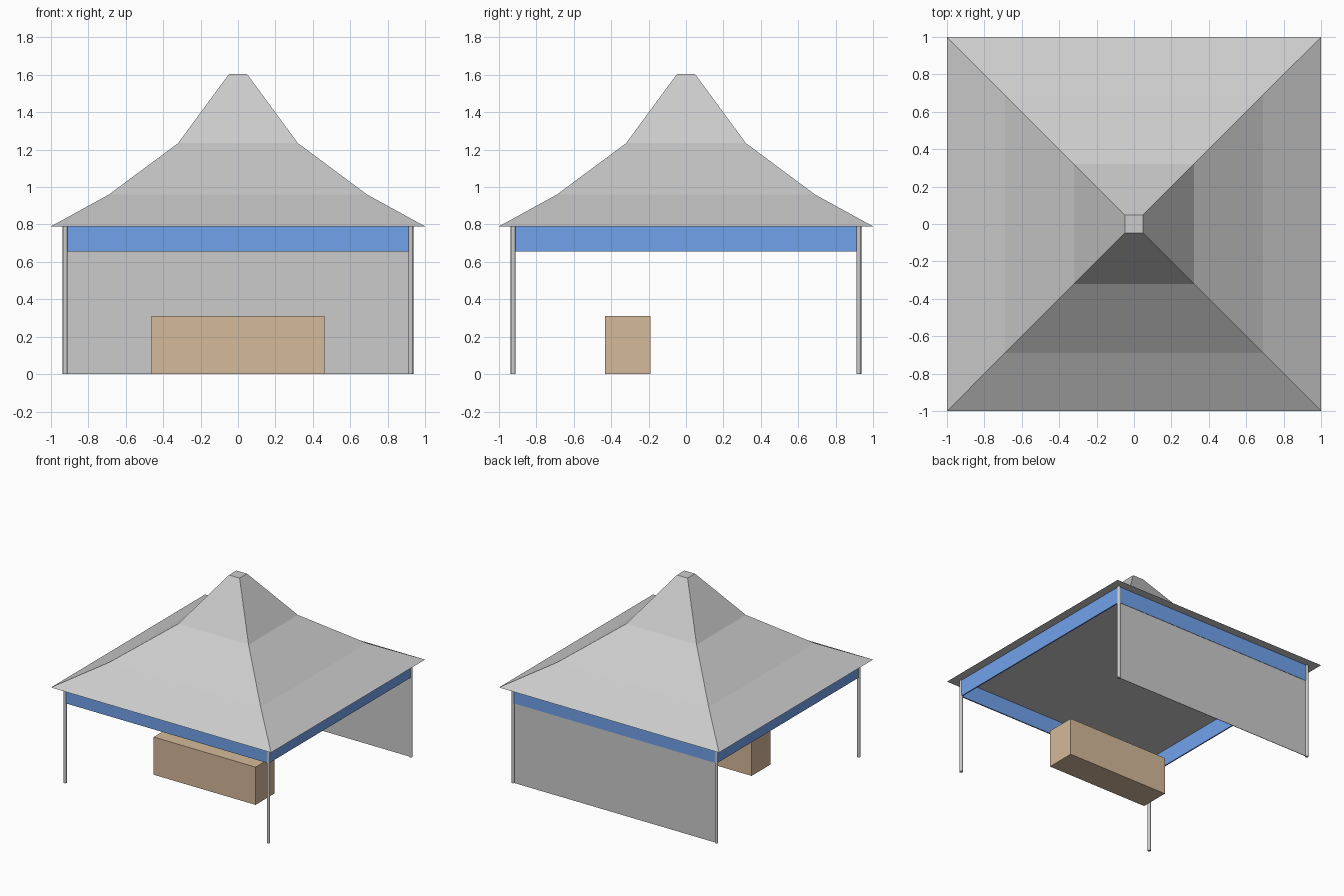
import bpy, bmesh, math

if "Cube" in bpy.data.objects:
    bpy.data.objects.remove(bpy.data.objects["Cube"])


def material(name, rgb):
    m = bpy.data.materials.new(name)
    m.diffuse_color = (*rgb, 1)
    m.use_nodes = True
    m.node_tree.nodes["Principled BSDF"].inputs["Base Color"].default_value = m.diffuse_color
    return m


def box(name, lo, hi, mat=None):
    bpy.ops.mesh.primitive_cube_add(size=1, location=[(a + b) / 2 for a, b in zip(lo, hi)])
    ob = bpy.context.object
    ob.name = name
    ob.scale = [b - a for a, b in zip(lo, hi)]
    bpy.ops.object.transform_apply(location=False, rotation=False, scale=True)
    if mat:
        ob.data.materials.append(mat)
    return ob


blue = material("blue_fabric", (0.167, 0.363, 0.83))
brown = material("brown_wood", (0.667, 0.486, 0.326))

EAVE = 0.79   # height of the roof edge
POST = 0.924  # distance of posts and fabric from the centre

# Flared tent roof: stacked square rings, closed below and on top
bm = bmesh.new()
rings = []
for half, z in [(1.0, EAVE), (0.69, 0.96), (0.32, 1.235), (0.048, 1.605)]:
    corners = [(-1, -1), (1, -1), (1, 1), (-1, 1)]
    rings.append([bm.verts.new((x * half, y * half, z)) for x, y in corners])
for low, high in zip(rings, rings[1:]):
    for i in range(4):
        j = (i + 1) % 4
        bm.faces.new((low[i], low[j], high[j], high[i]))
bm.faces.new(rings[0][::-1])
bm.faces.new(rings[-1])
mesh = bpy.data.meshes.new("roof")
bm.to_mesh(mesh)
bm.free()
bpy.context.collection.objects.link(bpy.data.objects.new("roof", mesh))

# Four round corner posts
for sx, side in ((-1, "left"), (1, "right")):
    for sy, end in ((-1, "front"), (1, "back")):
        bpy.ops.mesh.primitive_cylinder_add(vertices=16, radius=0.013, depth=EAVE,
                                            location=(sx * POST, sy * POST, EAVE / 2))
        bpy.context.object.name = f"{end}_{side}_post"
        bpy.ops.object.shade_smooth_by_angle(angle=math.radians(40))

# Blue valance strips hanging under the eave on all sides
T = 0.005
for s, end, side in ((-1, "front", "left"), (1, "back", "right")):
    box(f"{end}_valance", (-POST, s * POST - T, 0.655), (POST, s * POST + T, EAVE), blue)
    box(f"{side}_valance", (s * POST - T, -POST, 0.655), (s * POST + T, POST, EAVE), blue)

# Fabric back wall
box("back_wall", (-POST, POST - 0.002, 0), (POST, POST + 0.002, EAVE))

# Counter
box("counter", (-0.463, -0.433, 0), (0.463, -0.19, 0.31), brown)
